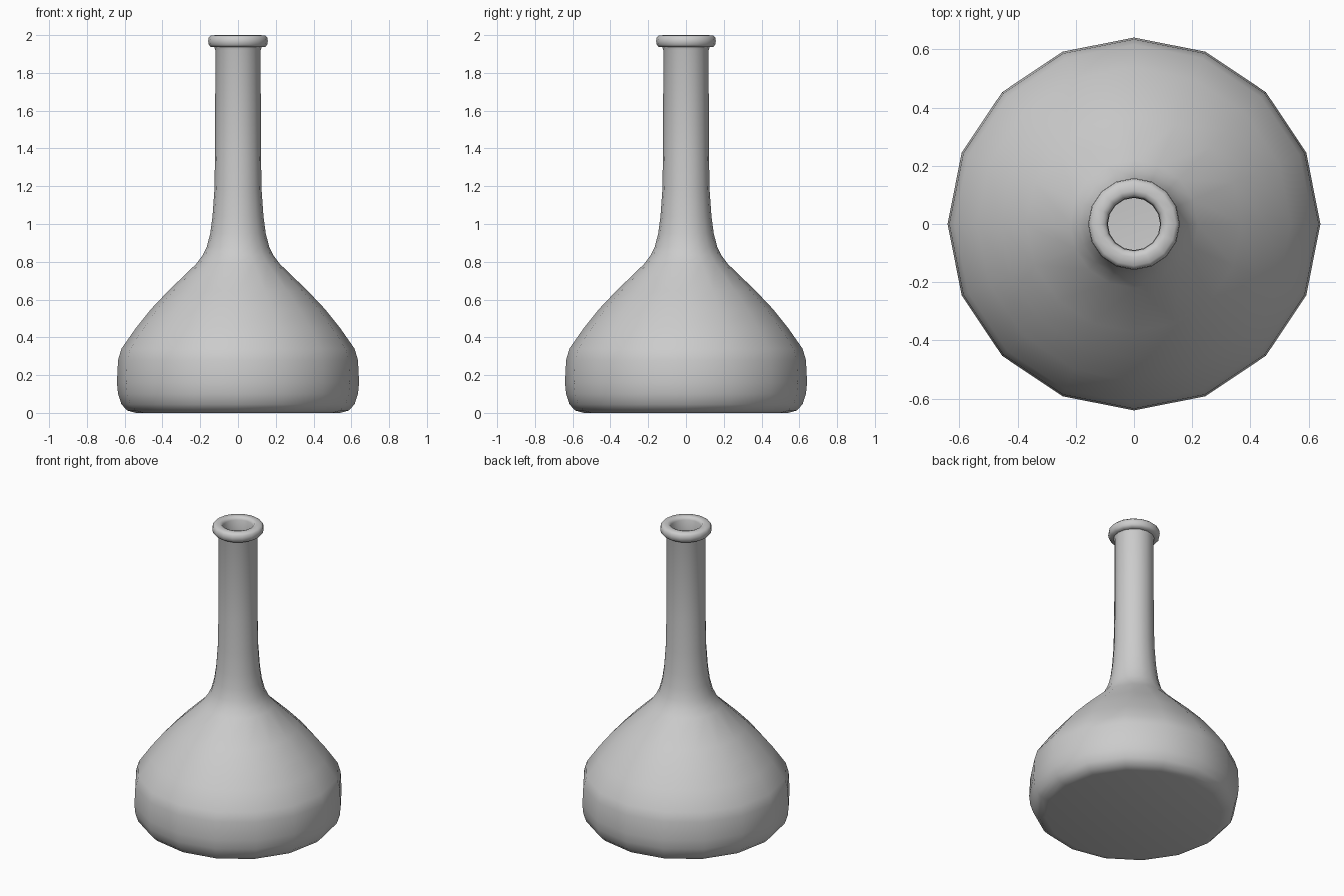
import bpy, bmesh, math

if "Cube" in bpy.data.objects:
    bpy.data.objects.remove(bpy.data.objects["Cube"])

SIDES = 16

# Outer wall from base centre up to the lip, as (radius, height)
outer = [(0, 0), (0.54, 0), (0.585, 0.012), (0.617, 0.045), (0.635, 0.1), (0.641, 0.16),
         (0.635, 0.28), (0.617, 0.34), (0.54, 0.45), (0.46, 0.55), (0.37, 0.645),
         (0.22, 0.79), (0.187, 0.835), (0.165, 0.88), (0.147, 0.95), (0.135, 1.04),
         (0.125, 1.18), (0.121, 1.4), (0.12, 1.92), (0.125, 1.936)]
# Rolled lip
lip = [(0.145, 1.938), (0.155, 1.95), (0.158, 1.968), (0.155, 1.987), (0.143, 1.998),
       (0.115, 2.0), (0.1, 1.996), (0.092, 1.98)]
# Inner wall going back down to the inside floor
inner = [(0.09, 1.9), (0.09, 1.18), (0.115, 0.95), (0.16, 0.82), (0.43, 0.54),
         (0.59, 0.33), (0.61, 0.16), (0.585, 0.06), (0.53, 0.03), (0, 0.03)]


def lathe(name, profile):
    bm = bmesh.new()
    rings = []
    for r, z in profile:
        if r == 0:
            rings.append([bm.verts.new((0, 0, z))] * SIDES)
        else:
            rings.append([bm.verts.new((r * math.cos(2 * math.pi * i / SIDES),
                                        r * math.sin(2 * math.pi * i / SIDES), z))
                          for i in range(SIDES)])
    for a, b in zip(rings, rings[1:]):
        for i in range(SIDES):
            j = (i + 1) % SIDES
            bm.faces.new(dict.fromkeys((a[i], a[j], b[j], b[i])))
    bmesh.ops.recalc_face_normals(bm, faces=bm.faces)
    mesh = bpy.data.meshes.new(name)
    bm.to_mesh(mesh)
    bm.free()
    obj = bpy.data.objects.new(name, mesh)
    bpy.context.collection.objects.link(obj)
    return obj


# Hollow flask body
flask = lathe("flask", outer + lip + inner)
bpy.context.view_layer.objects.active = flask
flask.select_set(True)
bpy.ops.object.shade_smooth_by_angle(angle=math.radians(50))
